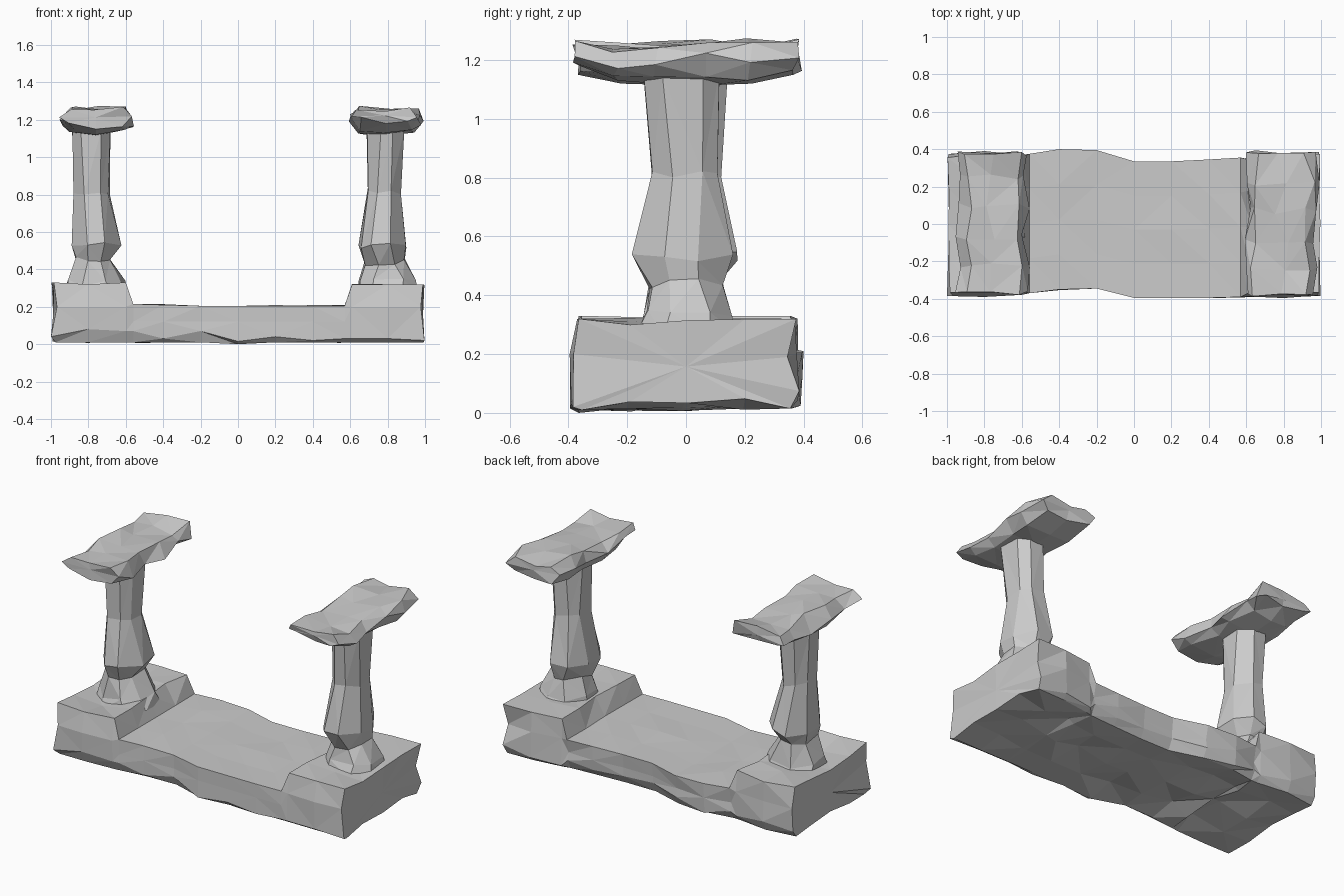
import bpy, bmesh, math, random

if "Cube" in bpy.data.objects:
    bpy.data.objects.remove(bpy.data.objects["Cube"])

random.seed(11)


def j(a):
    return random.uniform(-a, a)


def loft(name, rings):
    """Skin equal-length point rings, cap both ends, flat triangles."""
    bm = bmesh.new()
    vs = [[bm.verts.new(p) for p in r] for r in rings]
    n = len(rings[0])
    for a, b in zip(vs, vs[1:]):
        for i in range(n):
            k = (i + 1) % n
            bm.faces.new((a[i], a[k], b[k], b[i]))
    # fan the end caps around a slightly pushed centre
    for ring, other, flip in ((vs[0], vs[1], True), (vs[-1], vs[-2], False)):
        c = bm.verts.new(sum((v.co for v in ring), ring[0].co * 0) / n)
        for i in range(n):
            f = (ring[i], ring[(i + 1) % n], c)
            bm.faces.new(f[::-1] if flip else f)
    bmesh.ops.triangulate(bm, faces=bm.faces[:])
    bmesh.ops.recalc_face_normals(bm, faces=bm.faces[:])
    me = bpy.data.meshes.new(name)
    bm.to_mesh(me)
    bm.free()
    ob = bpy.data.objects.new(name, me)
    bpy.context.collection.objects.link(ob)
    return ob


# Rough stone base: x, front y, back y, front lower edge z, top z
stations = [
    (-0.99, -.385, .375, .04, .33), (-0.80, -.385, .40, .08, .32),
    (-0.60, -.375, .375, .07, .33), (-0.56, -.37, .375, .07, .215),
    (-0.40, -.35, .40, .03, .21), (-0.20, -.345, .395, .07, .205),
    (0.00, -.395, .335, .015, .205), (0.20, -.395, .335, .04, .205),
    (0.40, -.395, .345, .02, .205), (0.57, -.39, .355, .03, .205),
    (0.61, -.39, .365, .03, .32), (0.80, -.39, .39, .03, .32),
    (0.99, -.385, .395, .02, .32)]
rings = []
for x, yf, yb, zf, zt in stations:
    raised = zt > .25
    lip = abs(x) < .65
    w = yb - yf
    ins = .02 if raised else 0
    mid = .20 if raised else .12
    ring = [(x, yf + .03, .01), (x, yf, zf), (x, yf + j(.006), mid), (x, yf + ins, zt)]
    for t in (.25, .5, .75):
        dx = random.uniform(-.01, .04) * (1 if x > 0 else -1) if raised and lip else 0
        dz = -random.uniform(.0, .035) if raised and not lip else j(.004)
        ring.append((x + dx, yf + w * t, zt + dz))
    ring += [(x, yb - ins, zt), (x, yb - abs(j(.02)), mid), (x, yb - .01, .05 + j(.03)), (x, yb - .04, .015)]
    for t in (.75, .5, .25):
        ring.append((x + j(.03) * lip, yf + w * t, random.uniform(.005, .05)))
    rings.append(ring)
# Settle the lowest corner on the ground, chip the right rear edge
rings[6][0] = (0, -.365, 0)
rings[-1][8] = (.98, .345, .19)
# Roughen the two end faces
for r in (rings[0], rings[-1]):
    for i in (0, 1, 2, 3, 5, 7, 10, 12):
        x, y, z = r[i]
        r[i] = (x * random.uniform(.975, 1.01), y, z)
loft("stone_base", rings)

# Pillars: z, x min, x max, y min, y max, for each side
right = [
    (.26, .64, .97, -.17, .17), (.33, .65, .95, -.14, .15),
    (.44, .68, .89, -.12, .12), (.53, .65, .895, -.18, .16),
    (.82, .69, .87, -.115, .11), (1.15, .69, .895, -.14, .115)]
left = [
    (.26, -.93, -.58, -.16, .17), (.33, -.91, -.61, -.14, .15),
    (.45, -.87, -.68, -.12, .12), (.53, -.885, -.63, -.16, .17),
    (.82, -.875, -.69, -.11, .115), (1.15, -.885, -.68, -.12, .14)]


def pillar(name, profile):
    out = []
    for z, x0, x1, y0, y1 in profile:
        ring = []
        for i in range(8):
            a = math.pi * (i + .5) / 4 + j(.16)
            c = math.cos(math.pi / 8)
            ring.append(((x0 + x1) / 2 + (x1 - x0) / 2 * math.cos(a) / c,
                         (y0 + y1) / 2 + (y1 - y0) / 2 * math.sin(a) / c, z + j(.02)))
        out.append(ring)
    loft(name, out)


pillar("left_pillar", left)
pillar("right_pillar", right)

# Caps: y, underside z, brim z, top z, half width
cap_sections = [
    (-.38, 1.18, 1.205, 1.26, .17), (-.25, 1.13, 1.19, 1.245, .18),
    (-.10, 1.12, 1.185, 1.255, .185), (.07, 1.115, 1.20, 1.265, .175),
    (.22, 1.12, 1.195, 1.255, .185), (.375, 1.15, 1.20, 1.25, .18)]


def cap(name, cx, s):
    out = []
    for y, zu, zb, zt, w in cap_sections:
        w1, w2 = w + j(.02), w + j(.02)
        pts = [(-w1, zb + j(.03)), (-w1 + random.uniform(.02, .07), zt + j(.02)), (j(.04), zt + j(.015)),
               (w2 - random.uniform(.02, .07), zt + j(.02)), (w2, zb + j(.03)),
               (w2 - .05, zu + .02 + j(.015)), (0, zu), (-w1 + .05, zu + .02 + j(.015))]
        out.append([(cx + px, s * y + j(.02), pz) for px, pz in pts])
    loft(name, out)


cap("left_cap", -.76, -1)
cap("right_cap", .79, 1)
